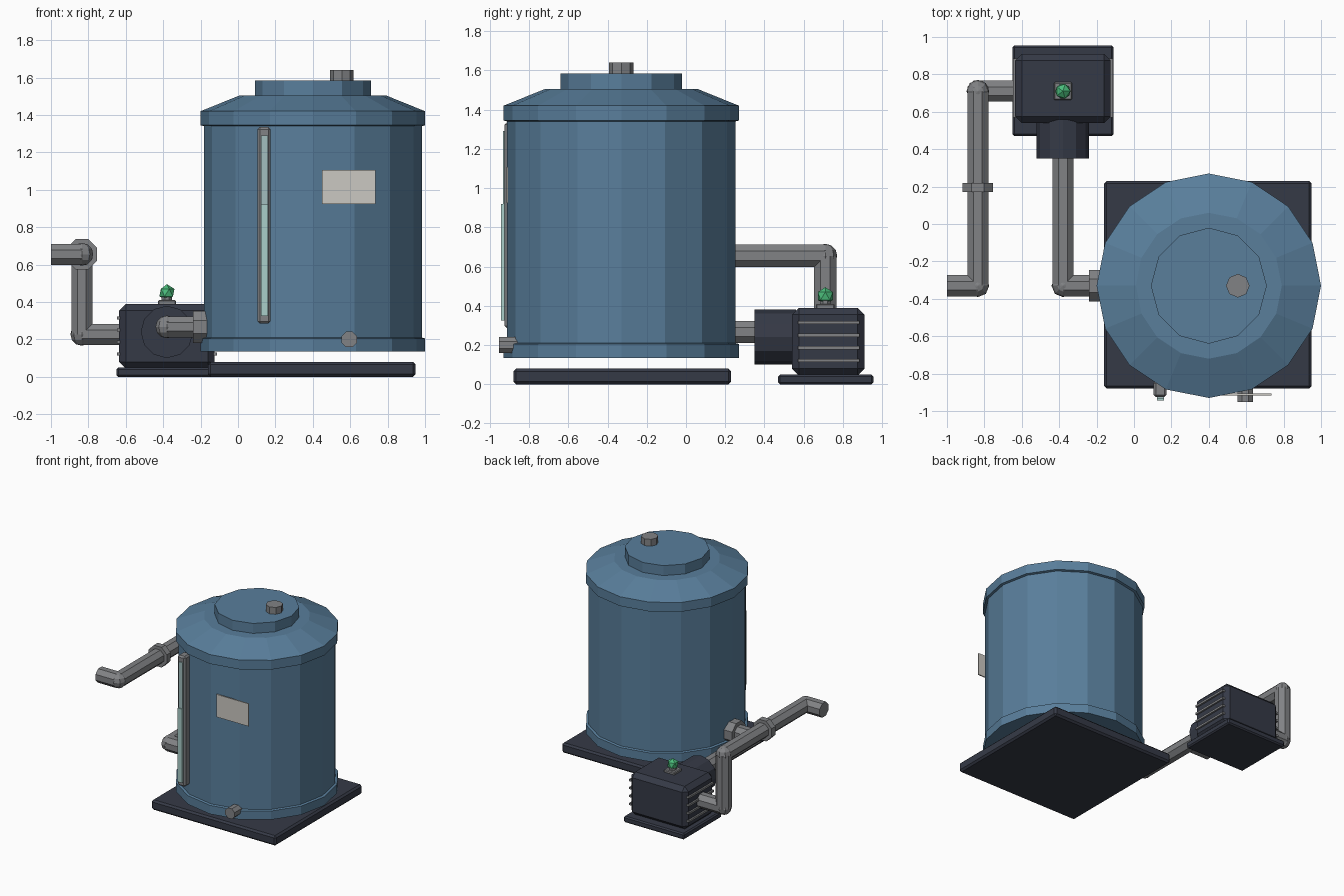
import bpy, bmesh, math
from mathutils import Vector, Matrix

if "Cube" in bpy.data.objects:
    bpy.data.objects.remove(bpy.data.objects["Cube"])


def material(name, rgb):
    m = bpy.data.materials.new(name)
    m.diffuse_color = (*rgb, 1)
    m.use_nodes = True
    m.node_tree.nodes["Principled BSDF"].inputs["Base Color"].default_value = m.diffuse_color
    return m


BLUE = material("tank blue", (0.10, 0.21, 0.33))
DARK = material("dark slate", (0.036, 0.042, 0.062))
GREY = material("pipe grey", (0.22, 0.225, 0.235))
GREEN = material("indicator green", (0.07, 0.51, 0.20))
GLASS = material("gauge glass", (0.36, 0.52, 0.52))
LIQUID = material("gauge liquid", (0.40, 0.62, 0.59))
PLATE = material("label plate", (0.60, 0.58, 0.54))


def finish(name, bm, mat):
    bmesh.ops.recalc_face_normals(bm, faces=bm.faces)
    me = bpy.data.meshes.new(name)
    bm.to_mesh(me)
    bm.free()
    me.materials.append(mat)
    ob = bpy.data.objects.new(name, me)
    bpy.context.collection.objects.link(ob)
    return ob


def lathe(name, profile, sides, origin, mat, direction=(0, 0, 1), flat=False):
    """Spin (radius, height) points about an axis; flat puts faces on the axes."""
    bm = bmesh.new()
    rot = Vector(direction).to_track_quat('Z', 'Y').to_matrix().to_4x4()
    mtx = Matrix.Translation(origin) @ rot
    off = math.pi / sides if flat else 0
    rings = [[bm.verts.new(mtx @ Vector((r * math.cos(off + math.tau * i / sides),
                                         r * math.sin(off + math.tau * i / sides), h)))
              for i in range(sides)] for r, h in profile]
    for a, b in zip(rings, rings[1:]):
        for i in range(sides):
            j = (i + 1) % sides
            bm.faces.new((a[i], a[j], b[j], b[i]))
    bm.faces.new(rings[0])
    bm.faces.new(rings[-1])
    return finish(name, bm, mat)


def rod(name, a, b, r, mat, sides=8, flat=True):
    d = Vector(b) - Vector(a)
    return lathe(name, [(r, 0), (r, d.length)], sides, a, mat, d, flat)


def box(name, lo, hi, mat, bevel=0):
    bm = bmesh.new()
    lo, hi = Vector(lo), Vector(hi)
    bmesh.ops.create_cube(bm, size=1, matrix=Matrix.Translation((lo + hi) / 2)
                          @ Matrix.Diagonal((*(hi - lo), 1)))
    if bevel:
        bmesh.ops.bevel(bm, geom=bm.edges[:], offset=bevel, segments=1, affect='EDGES')
    return finish(name, bm, mat)


def pipe(name, points, r):
    """Straight runs with ball joints at the corners."""
    for i, (a, b) in enumerate(zip(points, points[1:])):
        rod(f"{name}_run_{i + 1}", a, b, r, GREY)
    for i, p in enumerate(points[1:-1]):
        bm = bmesh.new()
        bmesh.ops.create_uvsphere(bm, u_segments=8, v_segments=6, radius=r,
                                  matrix=Matrix.Translation(p))
        finish(f"{name}_elbow_{i + 1}", bm, GREY)


# Tank: shell with foot ring, top lip and sloped roof
TX, TY = 0.40, -0.33
lathe("tank", [(0.60, 0.135), (0.60, 0.205), (0.583, 0.21), (0.583, 1.34), (0.60, 1.345),
               (0.60, 1.42), (0.39, 1.505)], 16, (TX, TY, 0), BLUE)
lathe("hatch_lid", [(0.31, 1.50), (0.31, 1.585)], 12, (TX, TY, 0), BLUE)
lathe("vent_cap", [(0.063, 1.58), (0.063, 1.64)], 8, (0.555, TY, 0), GREY)
box("tank_base", (-0.16, -0.88, 0), (0.95, 0.23, 0.08), DARK, 0.014)

# Tank front: level gauge, label and drain
box("gauge_back", (0.105, -0.925, 0.285), (0.175, -0.84, 1.335), GREY, 0.012)
box("gauge_glass", (0.122, -0.934, 0.92), (0.16, -0.92, 1.29), GLASS)
box("gauge_liquid", (0.122, -0.943, 0.325), (0.16, -0.92, 0.92), LIQUID)
box("label_plate", (0.45, -0.916, 0.925), (0.735, -0.907, 1.107), PLATE)
rod("drain", (0.595, -0.80, 0.20), (0.595, -0.953, 0.20), 0.045, GREY)

# Pump: base, motor housing, cooling fins and round intake
PX, PY = -0.38, 0.71
box("pump_base", (-0.65, 0.47, 0), (-0.11, 0.955, 0.05), DARK, 0.01)
box("pump_housing", (-0.635, 0.54, 0.045), (-0.125, 0.91, 0.39), DARK, 0.035)
for side in (-1, 1):
    for k in range(4):
        x, z = PX + side * 0.255, 0.122 + k * 0.064
        box(f"fin_{'left' if side < 0 else 'right'}_{k + 1}",
            (x - 0.013, 0.57, z - 0.008), (x + 0.013, 0.885, z + 0.008), GREY)
rod("pump_intake", (PX, 0.56, 0.24), (PX, 0.35, 0.24), 0.14, DARK, 12, False)

# Indicator on top of the pump
box("indicator_foot", (PX - 0.048, PY - 0.048, 0.38), (PX + 0.048, PY + 0.048, 0.41), GREY, 0.006)
rod("indicator_neck", (PX, PY, 0.40), (PX, PY, 0.43), 0.03, GREY)
bm = bmesh.new()
bmesh.ops.create_icosphere(bm, subdivisions=1, radius=0.045,
                           matrix=Matrix.Translation((PX, PY, 0.45)))
finish("indicator_lamp", bm, GREEN)

# Suction pipe from tank to pump
pipe("suction_pipe", [(PX, 0.38, 0.267), (PX, TY, 0.267), (-0.15, TY, 0.267)], 0.061)
rod("suction_flange", (-0.24, TY, 0.267), (-0.165, TY, 0.267), 0.092, GREY)

# Discharge pipe from pump, up and out to the left
DX, DZ = -0.835, 0.655
pipe("discharge_pipe", [(-0.60, PY, 0.227), (DX, PY, 0.227), (DX, PY, DZ),
                        (DX, TY, DZ), (-1.0, TY, DZ)], 0.061)
rod("discharge_flange", (DX, 0.22, DZ), (DX, 0.17, DZ), 0.088, GREY)
